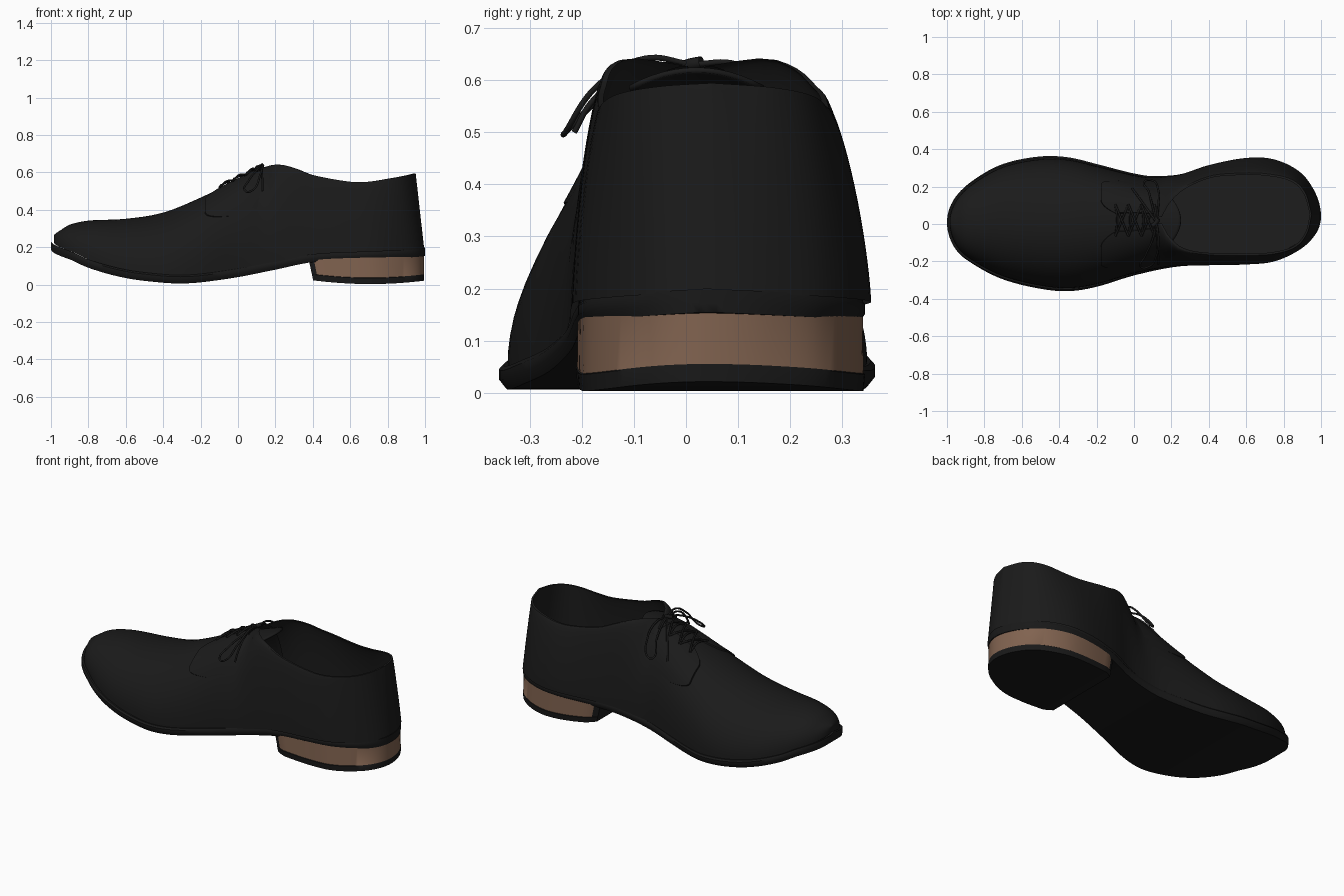
import bpy, bmesh
from math import acos, cos, sin, pi

if "Cube" in bpy.data.objects:
    bpy.data.objects.remove(bpy.data.objects["Cube"], do_unlink=True)


def material(name, color):
    mat = bpy.data.materials.new(name)
    mat.use_nodes = True
    mat.diffuse_color = (*color, 1)
    bsdf = mat.node_tree.nodes["Principled BSDF"]
    bsdf.inputs["Base Color"].default_value = (*color, 1)
    bsdf.inputs["Roughness"].default_value = 0.6
    return mat


LEATHER = material("black leather", (.0105, .0105, .0105))
RUBBER = material("black rubber", (.0095, .0095, .0095))
LINING = material("dark lining", (.012, .012, .012))
WOOD = material("brown stacked heel", (.22, .125, .08))


# Smooth interpolation along the shoe, with stations bunched at toe and heel
def station(x):
    return acos(max(-1, min(1, -x))) / pi


def spline(*knots):
    ks = [(station(x), v) for x, v in knots]
    n = len(ks)

    def slope(i):
        a, b = ks[max(i - 1, 0)], ks[min(i + 1, n - 1)]
        return (b[1] - a[1]) / (b[0] - a[0])

    def evaluate(x):
        s = max(ks[0][0], min(ks[-1][0], station(x)))
        i = 0
        while i < n - 2 and s > ks[i + 1][0]:
            i += 1
        (s0, v0), (s1, v1) = ks[i], ks[i + 1]
        h = s1 - s0
        t = (s - s0) / h
        u = 1 - t
        return (v0 * (1 + 2 * t) * u * u + v1 * (3 - 2 * t) * t * t
                + h * t * u * (slope(i) * u - slope(i + 1) * t))
    return evaluate


# Plan outline on each side, sole height, ridge or topline height
left_edge = spline((-1, .01), (-.95, .15), (-.85, .24), (-.7, .32), (-.5, .36), (-.35, .355),
                   (-.2, .32), (0, .27), (.1, .257), (.25, .27), (.4, .315), (.6, .352),
                   (.75, .345), (.9, .27), (.97, .17), (1, .04))
right_edge = spline((-1, .01), (-.95, -.14), (-.85, -.22), (-.7, -.295), (-.5, -.345), (-.35, -.358),
                    (-.2, -.335), (0, -.275), (.2, -.235), (.4, -.222), (.6, -.216),
                    (.75, -.2), (.9, -.13), (.97, -.06), (1, .04))
sole_z = spline((-1, .19), (-.9, .135), (-.8, .09), (-.6, .035), (-.4, .01), (-.3, .006),
                (-.2, .012), (0, .04), (.2, .08), (.4, .12), (.7, .135), (1, .155))
top_z = spline((-1, .235), (-.95, .29), (-.9, .32), (-.8, .342), (-.6, .352), (-.4, .385),
               (-.2, .465), (0, .565), (.1, .612), (.2, .642), (.3, .622), (.4, .585),
               (.6, .55), (.7, .55), (.8, .565), (.95, .595))
fullness = spline((-1, .92), (-.4, .98), (-.15, .9), (.05, .88), (.2, 1.1), (.4, 1.4), (1, 1.45))
# Welt shows round the toe; the upper overhangs the sole at the heel
upper_fit = spline((-1, .96), (0, .965), (.5, 1), (1, 1))
upper_reach = spline((-1, .985), (.2, .985), (.7, .995), (1, .995))
sole_fit = spline((-1, 1), (0, 1), (.5, .965), (1, .965))
# Foot opening on each side
THROAT, BACK = .13, .95
left_open = spline((THROAT, .02), (.17, .1), (.25, .185), (.4, .255), (.55, .272), (.7, .27),
                   (.85, .235), (.92, .16), (BACK, .05))
right_open = spline((THROAT, .02), (.17, -.06), (.25, -.135), (.4, -.165), (.6, -.168),
                    (.75, -.16), (.87, -.12), (.93, -.04), (BACK, .05))
ridge_y = spline((-1, .01), (-.5, 0), (THROAT, .02))
SOLE = .045


def sole_plan(x):
    """Centre and half width of the sole."""
    left, right = left_edge(x), right_edge(x)
    return (left + right) / 2, (left - right) / 2 * sole_fit(x)


def upper_point(x, left, angle):
    """Point on the upper: angle 0 is at the welt, a quarter turn is ridge or collar."""
    edge = left_edge(x) if left else right_edge(x)
    mid = .01 + .03 * station(x)
    base_x = x * upper_reach(x)
    base_y = mid + (edge - mid) * upper_fit(x)
    base_z = sole_z(x) + SOLE - .005
    top_x, top_y = base_x, ridge_y(x)
    if x > THROAT:
        top_x = THROAT + (x - THROAT) * (BACK - THROAT) / (1 - THROAT)
        top_y = left_open(top_x) if left else right_open(top_x)
    k = fullness(x)
    c, s = max(cos(angle), 0) ** k, sin(angle) ** k
    return (base_x * (1 - s) + top_x * s,
            top_y + (base_y - top_y) * c,
            base_z + (max(top_z(top_x), base_z) - base_z) * s)


def surface_z(x, y):
    x = min(x, THROAT)
    mid, left = ridge_y(x), y > ridge_y(x)
    edge = upper_point(x, left, 0)[1]
    ratio = max(0, min(1, (y - mid) / (edge - mid)))
    return upper_point(x, left, acos(ratio ** (1 / fullness(x))))[2]


# Mesh builder: skin a list of equal rows of points
def loft(name, rows, mats, closed=False, strip_mats=None, caps=False, angle=.7):
    bm = bmesh.new()
    grid = [[bm.verts.new(p) for p in row] for row in rows]
    m = len(rows[0])
    for a, b in zip(grid, grid[1:]):
        for j in range(m if closed else m - 1):
            k = (j + 1) % m
            face = bm.faces.new((a[j], a[k], b[k], b[j]))
            face.material_index = strip_mats[j] if strip_mats else 0
    if caps:
        bm.faces.new(grid[0])
    bmesh.ops.remove_doubles(bm, verts=bm.verts[:], dist=.0004)
    bmesh.ops.recalc_face_normals(bm, faces=bm.faces[:])
    mesh = bpy.data.meshes.new(name)
    bm.to_mesh(mesh)
    bm.free()
    obj = bpy.data.objects.new(name, mesh)
    bpy.context.collection.objects.link(obj)
    for mat in mats:
        mesh.materials.append(mat)
    bpy.ops.object.select_all(action="DESELECT")
    obj.select_set(True)
    bpy.context.view_layer.objects.active = obj
    bpy.ops.object.shade_smooth_by_angle(angle=angle)
    return obj


N, V = 90, 18
xs = [-cos(pi * i / N) for i in range(N + 1)]
angles = [pi / 2 * j / V for j in range(V + 1)]

# Upper: one skin running round both sides from the toe
around = [(x, True) for x in xs] + [(x, False) for x in reversed(xs)]
loft("upper", [[upper_point(x, left, a) for a in angles] for x, left in around], [LEATHER], angle=1)


# Lining: rolls over the collar and down the inside
def lining_row(x, left):
    row = [upper_point(x, left, a) for a in reversed(angles)]
    return row[:1] + [(.55 + (px - .55) * .975, .05 + (py - .05) * .95, pz) for px, py, pz in row]


loft("lining", [lining_row(x, left) for x, left in around if x > THROAT], [LINING])


def mirrored_row(x, mid, half, shape):
    """Closed section from (x shift, width factor, height) points on one side."""
    row = [(x + dx, mid + half * w, z) for dx, w, z in shape]
    return row + [(px, 2 * mid - py, pz) for px, py, pz in reversed(row)]


# Outsole with a rounded welt edge
def sole_row(x):
    z = sole_z(x)
    return mirrored_row(x, *sole_plan(x), [(0, w, z + h) for w, h in
                                           ((.96, 0), (1, .018), (1, .036), (.975, SOLE))])


loft("outsole", [sole_row(x) for x in xs], [RUBBER], closed=True)


# Heel block: brown stack above a black top piece, with a leaning black breast
def heel_row(x):
    mid, half = sole_plan(x)
    half *= 1 - 2 * max(0, .43 - x)
    low = .003 + .2 * (x - .7) ** 2
    x = .7 + (x - .7) * .985
    shape = ((.985, sole_z(x) + .01), (.99, low + .034), (1, low + .032), (.99, low))
    return mirrored_row(x, mid, half, [((.08 - z) * .35 * (1 - x), w, z) for w, z in shape])


start = station(.385)
heel_xs = [-cos(pi * (start + (1 - start) * i / 40)) for i in range(41)]
heel = loft("heel", [heel_row(x) for x in heel_xs], [RUBBER, WOOD], closed=True,
            strip_mats=[1, 0, 0, 0, 0, 0, 1, 0], caps=True)
for face in heel.data.polygons:
    if face.center.x < .41:
        face.material_index = 0

# Insole
loft("insole", [[(x * .96, mid + half * w, sole_z(x) + SOLE + .015) for w in (-.93, 0, .93)]
                for x in xs if x > -.5 for mid, half in [sole_plan(x)]], [LINING])

# Tongue rising behind the laces
tongue_rows = []
for i in range(13):
    t = i / 12
    tongue_rows.append([(.03 + .22 * t - .06 * t * w * w, .02 + (.08 + .05 * t) * w,
                         .57 + .075 * t - .02 * t * t - .035 * w * w)
                        for w in (j / 6 - 1 for j in range(13))])
shell = loft("tongue", tongue_rows, [LEATHER]).modifiers.new("thickness", "SOLIDIFY")
shell.thickness = .01


# Lace facings: raised overlays that fade into the quarters
def facing_point(left, t, v):
    front = -.18 + .9 * max(0, v - .7) ** 2 + 1.5 * max(0, .3 - v) ** 2
    x = front + (.125 - front) * t
    angle = .62 + v * .82
    px, py, pz = upper_point(x, left, angle)
    lift = 0 if t == 0 or v == 1 else .008 * (1 - t * (1 - v)) * min(1, v * 4)
    return px, py + lift * cos(angle) * (1 if left else -1), pz + lift * sin(angle)


steps = [0, .005] + [i / 14 for i in range(1, 15)]
rises = [i / 20 for i in range(20)] + [.99, 1]
for side, left in (("left", True), ("right", False)):
    loft(side + "_facing", [[facing_point(left, t, v) for v in rises] for t in steps], [LEATHER])


# Laces
def lace(name, points, lift=.012, radius=.0055):
    curve = bpy.data.curves.new(name, "CURVE")
    curve.dimensions = "3D"
    curve.bevel_depth = radius
    curve.bevel_resolution = 2
    curve.resolution_u = 8
    path = curve.splines.new("BEZIER")
    path.bezier_points.add(len(points) - 1)
    for bp, (x, y, *z) in zip(path.bezier_points, points):
        bp.co = (x, y, max(z[0] if z else 0, surface_z(x, y) + lift))
        bp.handle_left_type = bp.handle_right_type = "AUTO"
    obj = bpy.data.objects.new(name, curve)
    bpy.context.collection.objects.link(obj)
    curve.materials.append(LEATHER)


eyelets = [-.1, -.03, .04, .11]
for i, x in enumerate(eyelets):
    lace(f"lace_bar_{i}", [(x, -.065), (x + .01, .02), (x, .105)])
for i, (a, b) in enumerate(zip(eyelets, eyelets[1:])):
    lace(f"lace_cross_a_{i}", [(a, -.065), ((a + b) / 2, .02), (b, .105)])
    lace(f"lace_cross_b_{i}", [(a, .105), ((a + b) / 2, .02), (b, -.065)], lift=.018)

# Bow
knot = (.12, .01, .628)
lace("knot", [(.1, -.01, .625), knot, (.13, .03, .628)], radius=.012)
lace("right_bow_loop", [knot, (.13, -.08, .642), (.12, -.17, .59), (.07, -.232, .5),
                        (.04, -.232, .5), (.06, -.17, .56), (.1, -.08, .61), knot])
lace("left_bow_loop", [knot, (.13, .1, .63), (.13, .18, .57), (.09, .235, .48),
                       (.06, .23, .48), (.08, .17, .56), (.1, .09, .61), knot])
lace("right_lace_end", [knot, (.125, -.1, .62), (.13, -.18, .56), (.13, -.215, .5)])
lace("left_lace_end", [knot, (.07, .08), (.02, .15), (-.01, .19)])
